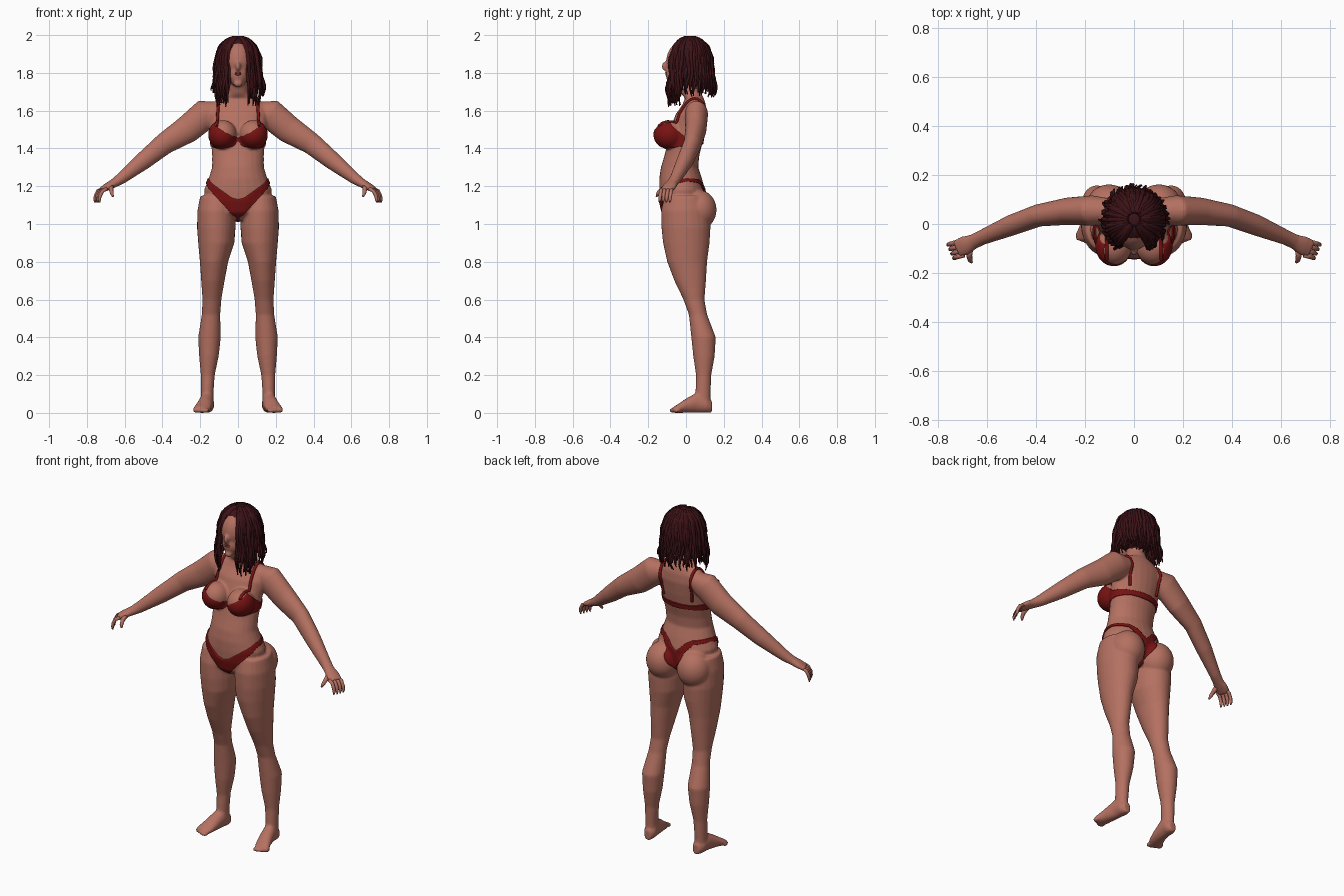
import bpy, bmesh, math, random
from mathutils import Vector, Matrix
from mathutils.bvhtree import BVHTree

if "Cube" in bpy.data.objects:
    bpy.data.objects.remove(bpy.data.objects["Cube"])
random.seed(4)


def material(name, rgb):
    m = bpy.data.materials.new(name)
    m.use_nodes = True
    m.diffuse_color = (*rgb, 1)
    m.node_tree.nodes["Principled BSDF"].inputs["Base Color"].default_value = (*rgb, 1)
    return m


SKIN = material("warm skin", (0.46, 0.165, 0.12))
RED = material("deep red cloth", (0.19, 0.006, 0.006))
HAIR = material("dark auburn hair", (0.045, 0.006, 0.008))
LIPS = material("rose lips", (0.3, 0.05, 0.045))


def finish(name, bm, mat):
    bmesh.ops.recalc_face_normals(bm, faces=bm.faces)
    me = bpy.data.meshes.new(name)
    bm.to_mesh(me)
    bm.free()
    me.materials.append(mat)
    me.shade_smooth()
    ob = bpy.data.objects.new(name, me)
    bpy.context.collection.objects.link(ob)
    return ob


def loft(bm, rings, n=24):
    """Closed skin through elliptical rings given as (centre, axis, axis)."""
    rows = [[bm.verts.new(c + u * math.cos(a) + v * math.sin(a))
             for a in (2 * math.pi * i / n for i in range(n))] for c, u, v in rings]
    for r, s in zip(rows, rows[1:]):
        for i in range(n):
            bm.faces.new((r[i], r[(i + 1) % n], s[(i + 1) % n], s[i]))
    bm.faces.new(rows[0])
    bm.faces.new(rows[-1])


def column(bm, rows, side=1):
    """Upright loft from (z, centre x, half width, front y, back y)."""
    loft(bm, [(Vector((side * cx, (f + b) / 2, z)), Vector((rx, 0, 0)),
               Vector((0, (b - f) / 2, 0))) for z, cx, rx, f, b in rows])


def limb(bm, pts, side=1, n=24):
    """Loft along a path of (x, y, z, half width, half thickness)."""
    ps = [Vector((side * p[0], p[1], p[2])) for p in pts]
    rings = []
    for i, p in enumerate(ps):
        t = (ps[min(i + 1, len(ps) - 1)] - ps[max(i - 1, 0)]).normalized()
        u = t.cross(Vector((0, 0, 1))).normalized()
        rings.append((p, u * pts[i][3], u.cross(t) * pts[i][4]))
    loft(bm, rings, n)


def ball(bm, centre, radii, seg=32):
    bmesh.ops.create_uvsphere(bm, u_segments=seg, v_segments=seg // 2, radius=1,
                              matrix=Matrix.Translation(centre) @ Matrix.Diagonal((*radii, 1)))


# Body: torso, neck and head
bm = bmesh.new()
column(bm, [(1.02, 0, .05, -.08, .06), (1.06, 0, .12, -.125, .09), (1.12, 0, .17, -.138, .10),
            (1.18, 0, .18, -.142, .10), (1.24, 0, .156, -.142, .085), (1.30, 0, .137, -.133, .065),
            (1.36, 0, .137, -.115, .07), (1.42, 0, .142, -.10, .085), (1.50, 0, .15, -.085, .10),
            (1.58, 0, .162, -.055, .11), (1.63, 0, .15, -.02, .105), (1.665, 0, .1, -.005, .095),
            (1.69, 0, .058, -.025, .08), (1.73, 0, .05, -.04, .065), (1.80, 0, .052, -.04, .07)])
ball(bm, (0, 0, 1.86), (.084, .105, .115))
ball(bm, (0, -.047, 1.792), (.056, .06, .064))
ball(bm, (0, -.107, 1.835), (.014, .023, .026))
ball(bm, (0, -.088, 1.742), (.024, .022, .018))

leg = [(1.15, .112, .088, -.115, .10), (1.07, .115, .1, -.132, .12), (.98, .115, .102, -.13, .13),
       (.9, .115, .096, -.122, .125), (.8, .127, .075, -.10, .112), (.7, .133, .062, -.062, .106),
       (.6, .138, .05, -.014, .098), (.52, .143, .049, .015, .112), (.4, .151, .06, .028, .158),
       (.3, .154, .052, .038, .152), (.2, .16, .037, .053, .134), (.1, .163, .033, .05, .13),
       (.04, .163, .034, .04, .13)]
foot = [(.137, .16, .022, .032), (.11, .162, .037, .042), (.06, .166, .038, .055),
        (0, .178, .042, .038), (-.04, .19, .046, .024), (-.066, .196, .04, .016)]
arm = [(.10, .055, 1.60, .05, .05), (.17, .055, 1.583, .062, .08), (.27, .052, 1.50, .056, .074),
       (.39, .035, 1.425, .046, .058), (.5, -.005, 1.335, .043, .048), (.62, -.055, 1.24, .031, .031),
       (.655, -.072, 1.217, .031, .024), (.69, -.088, 1.198, .04, .02), (.722, -.102, 1.18, .038, .014)]
for s in (1, -1):
    column(bm, leg, s)
    loft(bm, [(Vector((s * cx, y, rz)), Vector((rx, 0, 0)), Vector((0, 0, rz)))
              for y, cx, rx, rz in foot])
    for i in range(5):
        ball(bm, (s * (.165 + .016 * i), -.072 + .008 * max(0, i - 1), .013), (.011, .018, .013), 12)
    limb(bm, arm, s)
    ball(bm, (s * .08, -.088, 1.473), (.073, .08, .077))
    ball(bm, (s * .102, .068, 1.075), (.095, .094, .105))
    ball(bm, (s * .033, -.082, 1.858), (.017, .014, .011), 16)
body = finish("body", bm, SKIN)

# Fuse the overlapping volumes into one soft skin
mod = body.modifiers.new("fuse", 'REMESH')
mod.mode, mod.voxel_size, mod.use_smooth_shade = 'VOXEL', 0.0065, True
mod = body.modifiers.new("soften", 'SMOOTH')
mod.factor, mod.iterations = 0.5, 8
bpy.context.view_layer.update()
deps = bpy.context.evaluated_depsgraph_get()
fused = bpy.data.meshes.new_from_object(body.evaluated_get(deps))
body.modifiers.clear()
body.data = fused
fused.shade_smooth()
if not fused.materials:
    fused.materials.append(SKIN)
tree = BVHTree.FromPolygons([v.co for v in fused.vertices], [p.vertices for p in fused.polygons])


def cast(centre, out, reach, lift):
    """Point on the skin seen from outside, raised by lift."""
    hit = tree.ray_cast(centre + out * reach, -out, reach)[0]
    if hit is None:
        hit = tree.find_nearest(centre)[0]
    return hit + out * lift


def garment(name, keys, reach, steps=144, rows=12):
    """Cloth band round the torso from (degrees, lower edge, upper edge)."""
    def edge(deg):
        for a, b in zip(keys, keys[1:]):
            if deg <= b[0]:
                t = (deg - a[0]) / (b[0] - a[0])
                return [a[k] + (b[k] - a[k]) * t for k in (1, 2)]
        return keys[-1][1:]
    g = bmesh.new()
    grid = []
    for i in range(steps):
        th = 2 * math.pi * i / steps
        d = math.degrees(th)
        lo, hi = edge(min(d, 360 - d))
        out = Vector((math.sin(th), -math.cos(th), 0))
        col = []
        for j in range(-1, rows + 2):
            z = lo + (hi - lo) * min(max(j / rows, 0), 1)
            lift = .006 if 0 <= j <= rows else -.004
            col.append(g.verts.new(cast(Vector((0, -.01, z)), out, reach, lift)))
        grid.append(col)
    for i in range(steps):
        a, b = grid[i], grid[(i + 1) % steps]
        for j in range(rows + 2):
            g.faces.new((a[j], b[j], b[j + 1], a[j + 1]))
    return finish(name, g, RED)


def strands(name, paths, radius, mat, sides=1):
    """Tapered tubes along paths of (point, relative radius)."""
    cu = bpy.data.curves.new(name, 'CURVE')
    cu.dimensions, cu.bevel_depth, cu.bevel_resolution, cu.use_fill_caps = '3D', radius, sides, True
    for path in paths:
        sp = cu.splines.new('POLY')
        sp.points.add(len(path) - 1)
        for p, (co, r) in zip(sp.points, path):
            p.co, p.radius = (*co, 1), r
        sp.use_smooth = True
    cu.materials.append(mat)
    ob = bpy.data.objects.new(name, cu)
    bpy.context.collection.objects.link(ob)


# Swimwear
garment("bikini_top", [(0, 1.438, 1.456), (15, 1.412, 1.47), (40, 1.397, 1.515), (58, 1.40, 1.54),
                       (75, 1.408, 1.495), (95, 1.415, 1.455), (135, 1.422, 1.448), (180, 1.42, 1.45)], .21)
garment("bikini_bottom", [(0, 1.027, 1.13), (16, 1.045, 1.14), (47, 1.145, 1.195), (73, 1.21, 1.235),
                          (95, 1.226, 1.243), (130, 1.215, 1.237), (152, 1.17, 1.215),
                          (168, 1.09, 1.185), (180, 1.035, 1.165)], .3)
g = bmesh.new()
ball(g, (0, -.01, 1.033), (.028, .085, .022))
finish("bikini_gusset", g, RED)
straps = []
for s in (1, -1):
    path = []
    for i in range(33):
        a = .1 + (math.pi + .4) * i / 32
        out = Vector((0, -math.cos(a), math.sin(a)))
        path.append((cast(Vector((s * (.112 - .0006 * i), .03, 1.5)), out, .3, .003), 1))
    straps.append(path)
strands("shoulder_straps", straps, .008, RED, 2)

# Fingers and thumbs
g = bmesh.new()
for s in (1, -1):
    for i in range(4):
        k = (i - 1.5) * .02
        x, y, r = .715 + .4 * k, -.1 + .9 * k, .0095
        limb(g, [(x - .01, y, 1.187, r, r), (x + .014, y - .006, 1.175, r, r),
                 (x + .027, y - .01, 1.15, r, r), (x + .031, y - .012, 1.127, .008, .008),
                 (x + .03, y - .013, 1.113, .004, .004)], s, 10)
    limb(g, [(.67, -.1, 1.2, .014, .014), (.672, -.13, 1.182, .012, .012),
             (.668, -.148, 1.163, .01, .01), (.662, -.156, 1.145, .005, .005)], s, 10)
finish("fingers", g, SKIN)

# Lips
g = bmesh.new()
mouth = cast(Vector((0, -.03, 1.796)), Vector((0, -1, 0)), .2, -.002)
for dz in (.004, -.004):
    ball(g, mouth + Vector((0, 0, dz)), (.02 - abs(dz), .006, .0055), 16)
finish("lips", g, LIPS)

# Hair cap, open over the face
g = bmesh.new()
ball(g, (0, .022, 1.862), (.108, .116, .128), 40)
face = [f for f in g.faces if f.calc_center_median().z < 1.74 or
        (f.calc_center_median().y < -.035 and abs(f.calc_center_median().x) < .066
         and f.calc_center_median().z < 1.955)]
bmesh.ops.delete(g, geom=face, context='FACES')
finish("hair_cap", g, HAIR)

# Wavy locks falling from the parting
shape = [(1.988, .02), (1.975, .058), (1.94, .096), (1.88, .118), (1.8, .125), (1.72, .14), (1.6, .128)]


def spread(z):
    for (z0, r0), (z1, r1) in zip(shape, shape[1:]):
        if z >= z1:
            return r0 + (r1 - r0) * (z0 - z) / (z0 - z1)
    return shape[-1][1]


locks = []
for i in range(150):
    deg = 27 + 308 * i / 149 + random.uniform(-1, 1)
    front = deg < 65 or deg > 295
    end = random.uniform(1.62, 1.69) if front else random.uniform(1.67, 1.745)
    th, depth = math.radians(deg), random.uniform(.86, 1.0)
    phase, wave = random.uniform(0, 6.28), random.uniform(.03, .09)
    path = []
    for j in range(20):
        t = j / 19
        z = 1.986 - (1.986 - end) * t ** 1.25
        a = th + wave * t * math.sin(phase + 13 * t)
        r = spread(z) * depth + .007 * t * math.cos(phase + 15 * t)
        path.append(((r * math.sin(a), .02 - r * math.cos(a), z), 1.05 - .75 * t ** 3))
    locks.append(path)
strands("hair_locks", locks, .0105, HAIR)
